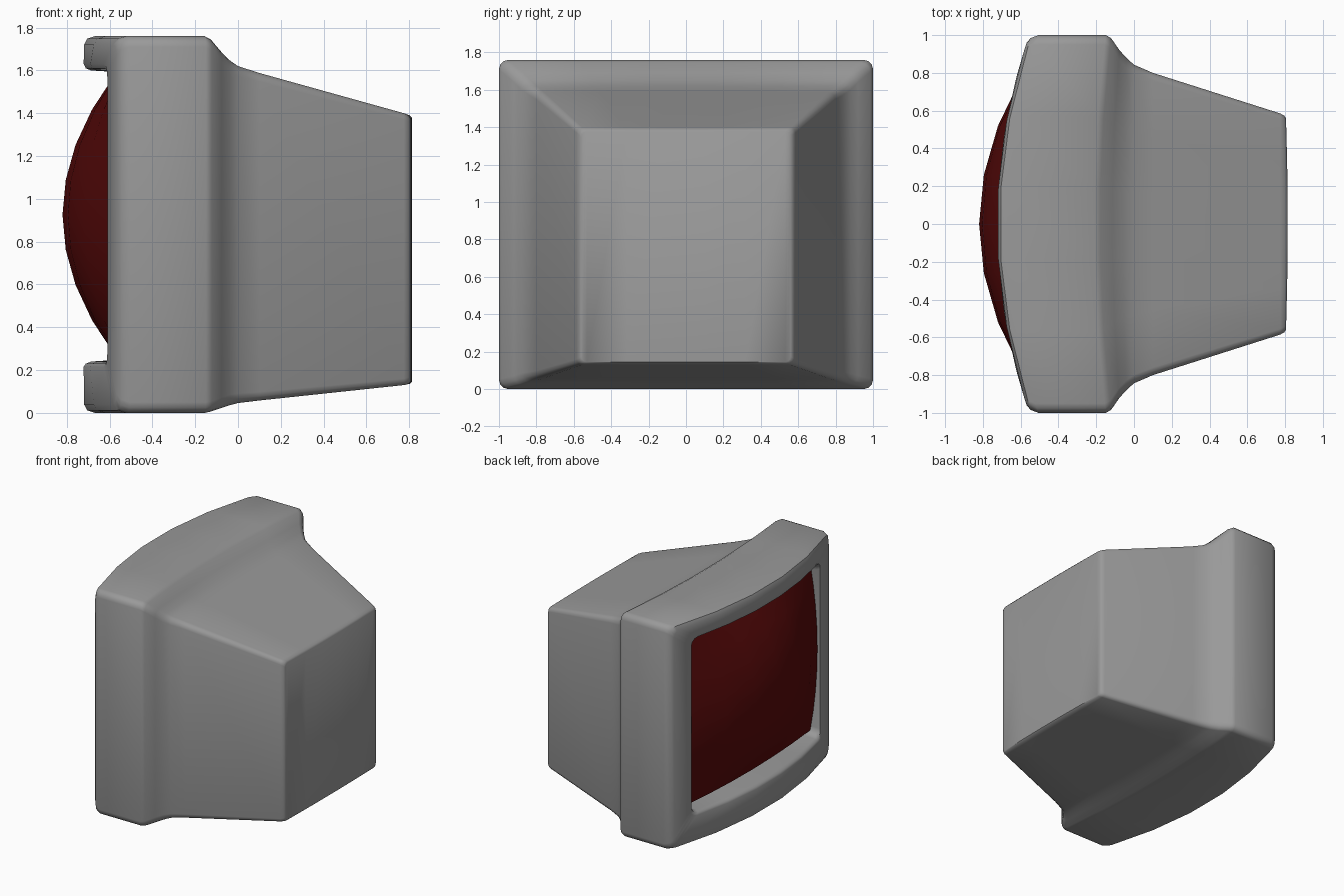
import bpy, bmesh
from math import cos, sin, pi

if "Cube" in bpy.data.objects:
    bpy.data.objects.remove(bpy.data.objects["Cube"])

STEPS = 5      # divisions across the width
ARC = 3        # divisions of each rounded corner


def ring_points(hy, z0, z1, r, x, bow):
    """Rounded rectangle in the YZ plane, bowed in x across its width."""
    a = [(hy - r + r * cos(pi / 2 * i / ARC), r - r * sin(pi / 2 * i / ARC))
         for i in range(ARC + 1)]
    top = list(a)
    for i in range(1, STEPS):
        top.append(((hy - r) * (1 - 2 * i / STEPS), 0))
    top += [(-y, d) for y, d in reversed(a)]
    pts = [(y, z1 - d) for y, d in top] + [(y, z0 + d) for y, d in reversed(top)]
    return [(x + bow * y * y, y, z) for y, z in pts]


def finish(name, bm, angle, color):
    bmesh.ops.recalc_face_normals(bm, faces=bm.faces)
    me = bpy.data.meshes.new(name)
    bm.to_mesh(me)
    bm.free()
    ob = bpy.data.objects.new(name, me)
    bpy.context.collection.objects.link(ob)
    bpy.ops.object.select_all(action='DESELECT')
    ob.select_set(True)
    bpy.context.view_layer.objects.active = ob
    bpy.ops.object.shade_smooth_by_angle(angle=angle)
    mat = bpy.data.materials.new(name + "_color")
    mat.diffuse_color = color
    mat.use_nodes = True
    mat.node_tree.nodes["Principled BSDF"].inputs["Base Color"].default_value = mat.diffuse_color
    me.materials.append(mat)
    return ob


# Housing: recess, bowed bezel, flared shoulder and tapered back in one loft
sections = [  # half width, bottom, top, corner radius, x, bow
    (0.765, 0.265, 1.575, 0.06, -0.30, 0.0),
    (0.79, 0.24, 1.60, 0.06, -0.69, 0.17),
    (0.80, 0.23, 1.61, 0.06, -0.715, 0.17),
    (0.82, 0.215, 1.63, 0.06, -0.725, 0.17),
    (0.96, 0.04, 1.72, 0.05, -0.725, 0.17),
    (0.985, 0.012, 1.748, 0.05, -0.711, 0.17),
    (1.0, 0.0, 1.76, 0.05, -0.675, 0.17),
    (1.0, 0.0, 1.76, 0.05, -0.21, 0.06),
    (0.985, 0.006, 1.745, 0.05, -0.18, 0.06),
    (0.92, 0.022, 1.69, 0.05, -0.115, 0.045),
    (0.88, 0.035, 1.65, 0.05, -0.06, 0.025),
    (0.843, 0.046, 1.62, 0.045, 0.0, 0.0),
    (0.80, 0.058, 1.588, 0.04, 0.10, 0.0),
    (0.585, 0.13, 1.40, 0.03, 0.775, 0.0),
    (0.573, 0.136, 1.39, 0.03, 0.803, -0.02),
    (0.56, 0.145, 1.377, 0.03, 0.814, -0.03),
]
bm = bmesh.new()
loops = [[bm.verts.new(p) for p in ring_points(*s)] for s in sections]
n = len(loops[0])
for a, b in zip(loops, loops[1:]):
    for i in range(n):
        j = (i + 1) % n
        bm.faces.new((a[i], a[j], b[j], b[i]))
for loop in (loops[0], loops[-1]):
    for i in range(n // 2 - 1):
        bm.faces.new((loop[i], loop[i + 1], loop[n - 2 - i], loop[n - 1 - i]))
finish("monitor_housing", bm, 0.7, (0.32, 0.32, 0.32, 1))

# Bulging screen glass, its corners falling back less than a full dome
bm = bmesh.new()
NY, NZ, cz = 6, 8, 0.925
grid = []
for i in range(NY + 1):
    row = []
    for j in range(NZ + 1):
        y = 0.78 * (2 * i / NY - 1)
        d = 0.655 * (2 * j / NZ - 1)
        x = -0.82 + 0.37 * y * y + 0.57 * d * d - 0.7 * y * y * d * d
        row.append(bm.verts.new((x, y, cz + d)))
    grid.append(row)
for i in range(NY):
    for j in range(NZ):
        bm.faces.new((grid[i][j], grid[i][j + 1], grid[i + 1][j + 1], grid[i + 1][j]))
screen = finish("screen", bm, 1.0, (0.10, 0.003, 0.003, 1))
if screen.data.polygons[0].normal.x > 0:
    screen.data.flip_normals()
